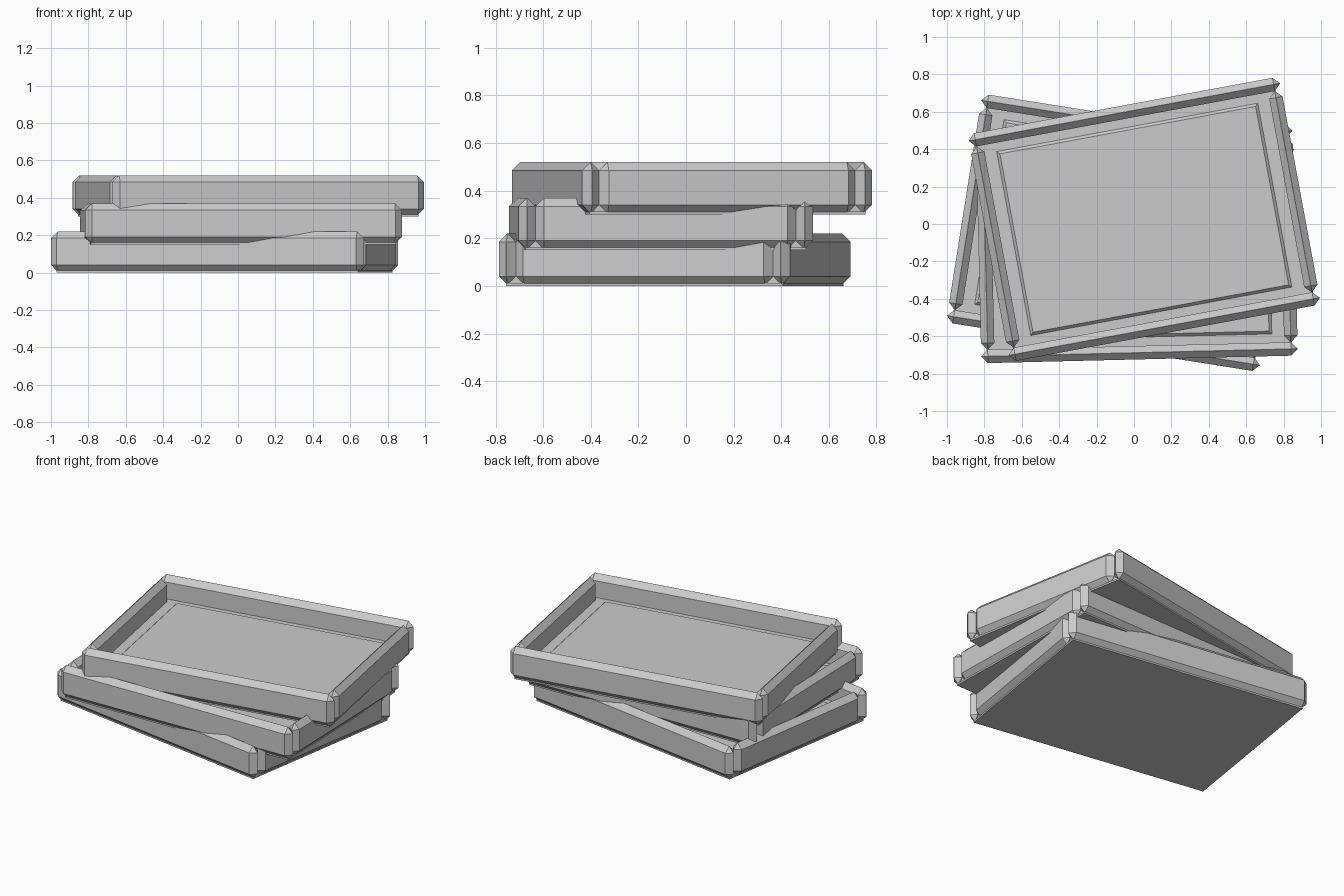
import bpy, bmesh, math
from mathutils import Matrix

if "Cube" in bpy.data.objects:
    bpy.data.objects.remove(bpy.data.objects["Cube"])

LENGTH, WIDTH = 1.693, 1.238      # outer size of one tray
BOARD = 0.072                     # rim board thickness
RIM_LOW, RIM_TOP = 0.005, 0.22

grey = bpy.data.materials.new("plain grey")
grey.diffuse_color = (0.6, 0.6, 0.6, 1)
grey.use_nodes = True
grey.node_tree.nodes["Principled BSDF"].inputs["Base Color"].default_value = grey.diffuse_color


def box(name, lo, hi, place, bevel=0.0, top_only=False):
    """Axis-aligned box in tray space, optionally chamfered, moved by place."""
    bm = bmesh.new()
    size = [h - l for l, h in zip(lo, hi)]
    mid = [(h + l) / 2 for l, h in zip(lo, hi)]
    bmesh.ops.create_cube(bm, size=1, matrix=Matrix.Translation(mid) @ Matrix.Diagonal((*size, 1)))
    if bevel:
        edges = [e for e in bm.edges
                 if not top_only or all(v.co.z > mid[2] for v in e.verts)]
        bmesh.ops.bevel(bm, geom=edges, offset=bevel, segments=1,
                        affect='EDGES', clamp_overlap=True)
    me = bpy.data.meshes.new(name)
    bm.to_mesh(me)
    bm.free()
    me.materials.append(grey)
    ob = bpy.data.objects.new(name, me)
    ob.matrix_world = place
    bpy.context.collection.objects.link(ob)


def tray(name, x, y, z, degrees):
    place = Matrix.Translation((x, y, z)) @ Matrix.Rotation(math.radians(degrees), 4, 'Z')
    hl, hw = LENGTH / 2, WIDTH / 2
    cham = BOARD / 2 - 0.0005
    # long front and back boards
    for side, y0 in (("front", -hw), ("back", hw - BOARD)):
        box(f"{name}_{side}_board", (-hl, y0, RIM_LOW), (hl, y0 + BOARD, RIM_TOP), place, cham)
    # short end boards fitted between them
    for side, x0 in (("left", -hl), ("right", hl - BOARD)):
        box(f"{name}_{side}_board", (x0, -hw + BOARD, RIM_LOW),
            (x0 + BOARD, hw - BOARD, RIM_TOP), place, cham)
    # base sheet under the rim, floor inside it, raised panel on the floor
    box(f"{name}_base", (-hl + 0.03, -hw + 0.03, 0), (hl - 0.03, hw - 0.03, 0.012), place)
    box(f"{name}_floor", (-hl + 0.04, -hw + 0.04, 0.005), (hl - 0.04, hw - 0.04, 0.072), place)
    box(f"{name}_panel", (-0.71, -0.50, 0.06), (0.71, 0.50, 0.088), place, 0.015, True)


# three trays stacked slightly askew
tray("bottom_tray", -0.072, -0.047, 0.0, -9.0)
tray("middle_tray", 0.015, -0.105, 0.15, 1.4)
tray("top_tray", 0.055, 0.025, 0.30, 10.5)
